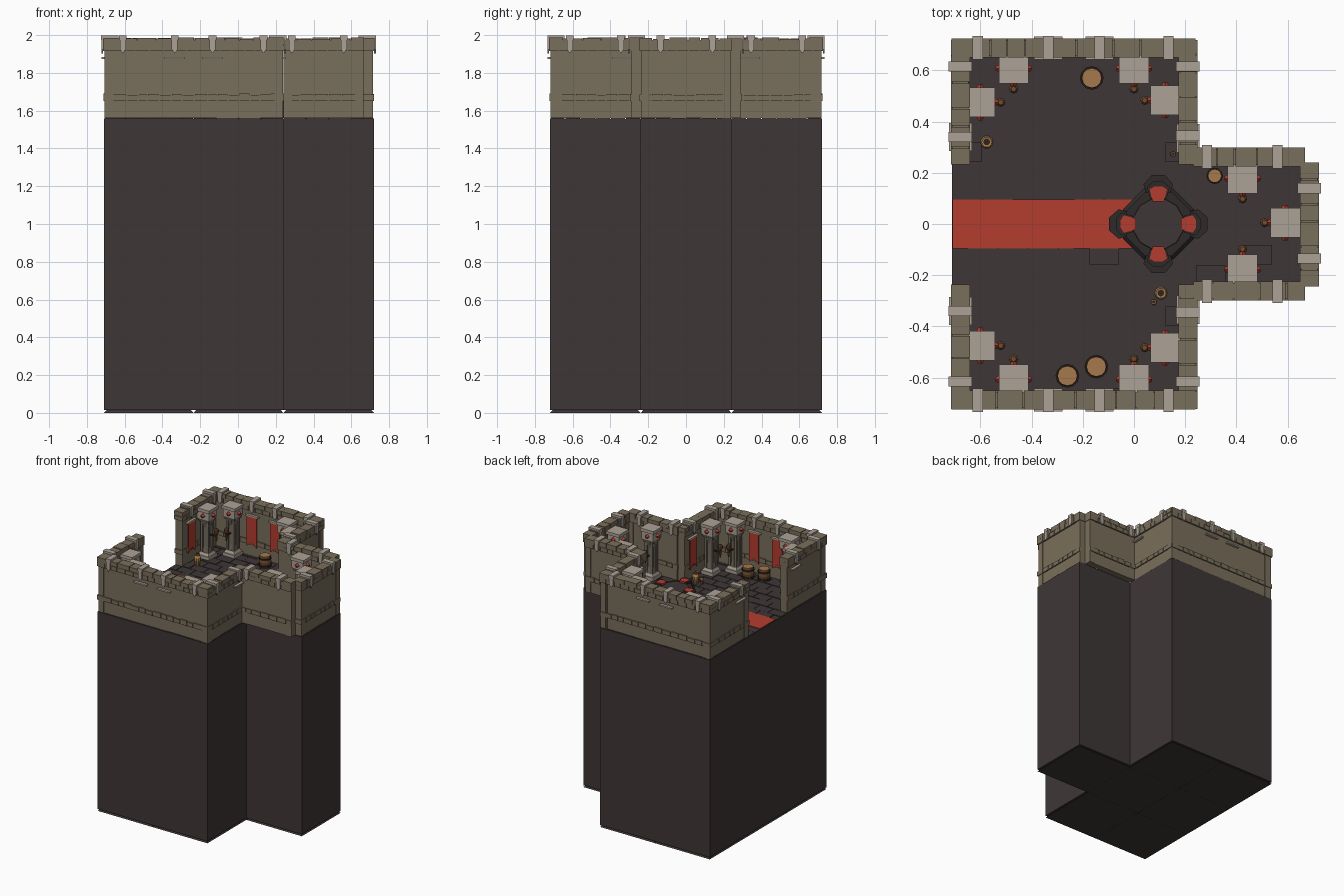
import bpy, bmesh, math, random
from mathutils import Vector, Matrix

if "Cube" in bpy.data.objects:
    bpy.data.objects.remove(bpy.data.objects["Cube"])

random.seed(4)
FLOOR = 1.56


def lin(c):
    c /= 255
    return c / 12.92 if c <= 0.04045 else ((c + 0.055) / 1.055) ** 2.4


def material(name, r, g, b):
    m = bpy.data.materials.new(name)
    m.diffuse_color = (lin(r), lin(g), lin(b), 1)
    m.use_nodes = True
    m.node_tree.nodes["Principled BSDF"].inputs["Base Color"].default_value = m.diffuse_color
    return m


DARK = material("dark rock", 62, 54, 54)
BLACK = material("black stone", 46, 42, 42)
WALL = material("brown stone", 121, 110, 91)
GREY = material("pale stone", 172, 162, 150)
COLUMN = material("column stone", 116, 108, 95)
RED = material("red cloth", 180, 60, 46)
WOOD = material("light wood", 166, 121, 76)
BROWN = material("brown wood", 112, 77, 46)
IRON = material("dark iron", 44, 36, 31)

parts = {}


def mesh(name, mat):
    if name not in parts:
        parts[name] = (bmesh.new(), mat)
    return parts[name][0]


def box(name, mat, x0, x1, y0, y1, z0, z1, taper=1.0):
    """Box between limits; the top is scaled by taper."""
    bm = mesh(name, mat)
    vs = bmesh.ops.create_cube(bm, size=1)["verts"]
    for v in vs:
        k = taper if v.co.z > 0 else 1
        v.co = Vector(((x0 + x1) / 2 + v.co.x * (x1 - x0) * k,
                       (y0 + y1) / 2 + v.co.y * (y1 - y0) * k,
                       z0 if v.co.z < 0 else z1))
    return vs


def block(name, mat, x, y, w, z0, z1, taper=1.0):
    box(name, mat, x - w / 2, x + w / 2, y - w / 2, y + w / 2, z0, z1, taper)


def lathe(name, mat, x, y, z, profile, n=12, turn=0.0):
    """Stack of cones through (radius, height) points."""
    bm = mesh(name, mat)
    rings = [[bm.verts.new((x + r * math.cos(turn + 2 * math.pi * i / n),
                            y + r * math.sin(turn + 2 * math.pi * i / n), z + h))
              for i in range(n)] for r, h in profile]
    for a, b in zip(rings, rings[1:]):
        for i in range(n):
            bm.faces.new((a[i], a[(i + 1) % n], b[(i + 1) % n], b[i]))
    bm.faces.new(rings[-1])
    bm.faces.new(rings[0][::-1])


def prism(name, mat, pts, origin, u, v, n, t):
    """Flat outline in the u, v plane, thickened by t along n."""
    bm = mesh(name, mat)
    o, u, v, n = Vector(origin), Vector(u), Vector(v), Vector(n)
    a = [bm.verts.new(o + u * p + v * q) for p, q in pts]
    b = [bm.verts.new(w.co + n * t) for w in a]
    bm.faces.new(a[::-1])
    bm.faces.new(b)
    for i in range(len(a)):
        j = (i + 1) % len(a)
        bm.faces.new((a[i], a[j], b[j], b[i]))


# rock blocks under each floor tile, chamfered at the bottom
cells = [(-0.71, y) for y in (-0.72, -0.24, 0.24)]
cells += [(-0.235, y) for y in (-0.72, -0.24, 0.24)] + [(0.24, -0.24)]
for x, y in cells:
    w = 0.475 if x < 0.2 else 0.48
    box("rock_base", DARK, x, x + w, y, y + 0.48, 0.015, FLOOR - 0.004)
    box("rock_base", DARK, x + 0.014, x + w - 0.014, y + 0.014, y + 0.466, 0.015, 0, 1.06)
    # staggered floor slabs
    for r in range(6):
        for c in range(5):
            xa = x + max(0.002, (c - 0.5 * (r % 2)) * w / 4 + 0.002)
            xb = x + min(w - 0.002, (c + 1 - 0.5 * (r % 2)) * w / 4 - 0.002)
            if xb - xa > 0.02:
                box("floor_slabs", DARK, xa, xb, y + r * 0.08 + 0.002, y + r * 0.08 + 0.078,
                    FLOOR - 0.01, FLOOR + random.uniform(-0.002, 0.002))


def wall(along_x, fixed, a, b, clips, banners=(), inward=1):
    def bx(name, mat, u0, u1, half, z0, z1):
        if along_x:
            box(name, mat, u0, u1, fixed - half, fixed + half, z0, z1)
        else:
            box(name, mat, fixed - half, fixed + half, u0, u1, z0, z1)

    def at(u, v, z):
        return (u, fixed + v, z) if along_x else (fixed + v, u, z)

    U = (1, 0, 0) if along_x else (0, 1, 0)
    V = (0, 1, 0) if along_x else (1, 0, 0)
    bx("wall", WALL, a, b, 0.025, FLOOR, 1.93)
    bx("wall_cornice", WALL, a, b, 0.031, 1.915, 1.975)
    for e in (a, b - 0.045):                      # end piers
        bx("wall_pier", WALL, e, e + 0.045, 0.029, FLOOR, 1.92)
    bx("wall_band", WALL, a, b, 0.028, 1.655, 1.68)
    # rows of separate stones: (z0, z1, half thickness, length, gap)
    for z0, z1, half, size, gap in ((1.652, 1.684, 0.034, 0.062, 0.008),
                                    (1.915, 1.947, 0.037, 0.062, 0.005),
                                    (1.95, 1.982, 0.037, 0.085, 0.005)):
        u = a - 0.008
        while u < b:
            e = min(u + size * random.uniform(0.75, 1.25), b + 0.008)
            if b - e < 0.03:
                e = b + 0.008
            bx("wall_stones", WALL, u, e - gap, half, z0, z1 + random.uniform(-0.002, 0.006))
            u = e
    # pale straps over the wall top with pointed ends
    for c in clips:
        bx("strap", GREY, c - 0.02, c + 0.02, 0.046, 1.975, 1.998)
        for s in (-1, 1):
            prism("strap", GREY, [(-.016, .08), (-.016, .022), (0, 0), (.016, .022), (.016, .08)],
                  at(c, s * 0.036, 1.903), U, (0, 0, 1), Vector(V) * s, 0.009)
    # swallow-tailed banners on the inside
    for c in banners:
        prism("banner", RED, [(-.042, .24), (-.042, 0), (0, .035), (.042, 0), (.042, .24)],
              at(c, inward * 0.037, 1.64), U, (0, 0, 1), Vector(V) * inward, 0.006)
        bx("banner_rail", GREY, c - 0.055, c + 0.055, 0.045, 1.873, 1.884)


xs = (-0.61, -0.335, -0.135, 0.135)
for s in (-1, 1):
    wall(True, s * 0.688, -0.705, 0.237, xs, xs[1:3], -s)
    lo, hi = sorted((s * 0.24, s * 0.715))
    wall(False, -0.678, lo, hi, (s * 0.34, s * 0.615), (s * 0.34,), 1)
    wall(False, 0.21, lo, hi, (s * 0.345, s * 0.615), (s * 0.335,), -1)
    wall(True, s * 0.262, 0.24, 0.665, (0.285, 0.56))
wall(False, 0.685, -0.237, 0.237, (0.14, -0.135))


# columns with jewelled caps and a torch on the room side
def column(x, y, dx, dy):
    block("column_foot", GREY, x, y, 0.104, FLOOR, 1.585)
    block("column_foot", GREY, x, y, 0.09, 1.585, 1.605, 0.8)
    lathe("column_shaft", COLUMN, x, y, 1.6, [(.036, 0), (.03, .05), (.03, .2), (.044, .26)],
          8, math.pi / 8)
    for a in (-1, 1):
        for b in (-1, 1):
            block("column_ribs", COLUMN, x + a * .025, y + b * .025, 0.018, 1.6, 1.85)
    block("column_head", COLUMN, x, y, 0.08, 1.845, 1.87, 1.2)
    block("column_cap", GREY, x, y, 0.1, 1.868, 1.928)
    block("column_cap", GREY, x, y, 0.116, 1.928, 1.952)
    bm = mesh("cap_jewel", RED)
    for ax, ay in ((1, 0), (-1, 0), (0, 1), (0, -1)):
        m = Matrix.Translation((x + ax * 0.05, y + ay * 0.05, 1.898))
        m = m @ Vector((ax, ay, 0)).to_track_quat('Z', 'Y').to_matrix().to_4x4()
        bmesh.ops.create_cone(bm, cap_ends=True, segments=4, radius1=0.03, radius2=0.008,
                              depth=0.04, matrix=m)
    tx, ty = x + dx * 0.08, y + dy * 0.08
    box("torch_arm", IRON, min(x, tx) - .004, max(x, tx) + .004,
        min(y, ty) - .004, max(y, ty) + .004, 1.735, 1.745)
    lathe("torch", BROWN, tx, ty, 1.7, [(.006, 0), (.009, .05), (.018, .07), (.018, .09), (.01, .1)], 8)


for s in (-1, 1):
    column(-0.47, s * 0.607, 0, -s)
    column(-0.6, s * 0.475, 1, 0)
    column(0, s * 0.607, 0, -s)
    column(0.122, s * 0.483, -1, 0)
    column(0.424, s * 0.178, 0, -s)
column(0.59, 0.005, -1, 0)

# carpet
box("carpet", RED, -0.708, 0.0, -0.096, 0.096, FLOOR - 0.002, FLOOR + 0.005)

# central dais: stepped octagon with four arms and red inlays
CX = 0.095
lathe("dais", BLACK, CX, 0, FLOOR, [(.15, 0), (.15, .03), (.135, .045), (.135, .07), (.1, .07)],
      8, math.pi / 8)
lathe("dais_top", DARK, CX, 0, FLOOR + .07, [(.105, -.01), (.1, .006)], 12, math.pi / 12)
for k in range(4):
    d = Vector((math.cos(k * math.pi / 2), math.sin(k * math.pi / 2), 0))
    side = Vector((-d.y, d.x, 0))
    c = Vector((CX, 0, FLOOR))
    prism("dais_arm", BLACK, [(.1, -.04), (.155, -.058), (.192, -.025), (.192, .025),
                              (.155, .058), (.1, .04)], c, d, side, (0, 0, 1), 0.05)
    prism("dais_arm", BLACK, [(.1, -.032), (.145, -.045), (.165, -.02), (.165, .02),
                              (.145, .045), (.1, .032)], c, d, side, (0, 0, 1), 0.085)
    prism("dais_inlay", RED, [(.088, -.022), (.135, -.034), (.147, -.015), (.147, .015),
                              (.135, .034), (.088, .022)], c + Vector((0, 0, .07)), d, side,
          (0, 0, 1), 0.02)

# barrels with iron hoops
for x, y, r in ((-.165, .57, .045), (-.26, -.593, .045), (-.147, -.557, .045), (.315, .188, .031)):
    h = r * 2
    lathe("barrel", BROWN, x, y, FLOOR, [(r * .8, 0), (r, h * .5), (r * .86, h)], 12)
    lathe("barrel_lid", WOOD, x, y, FLOOR + h, [(r * .84, 0), (r * .84, .004)], 12)
    for t in (.2, .8):
        lathe("barrel_hoop", IRON, x, y, FLOOR + h * t - .006, [(r * 1.03, 0), (r * 1.03, .012)], 12)

# urns and small pots
for x, y, r in ((-.575, .32, .026), (.105, -.27, .026), (.152, .274, .012), (.077, -.305, .013)):
    lathe("urn", WOOD, x, y, FLOOR, [(r * .6, 0), (r, r * 1.7), (r * .95, r * 2.4), (r * .55, r * 3),
                                     (r * .8, r * 3.6), (r * .5, r * 3.5)], 10)
    lathe("urn_mouth", IRON, x, y, FLOOR + r * 3.4, [(r * .5, 0), (r * .5, r * .15)], 10)

# turn every part into an object
for name, (bm, mat) in parts.items():
    bmesh.ops.recalc_face_normals(bm, faces=bm.faces)
    me = bpy.data.meshes.new(name)
    bm.to_mesh(me)
    bm.free()
    me.materials.append(mat)
    bpy.context.collection.objects.link(bpy.data.objects.new(name, me))
